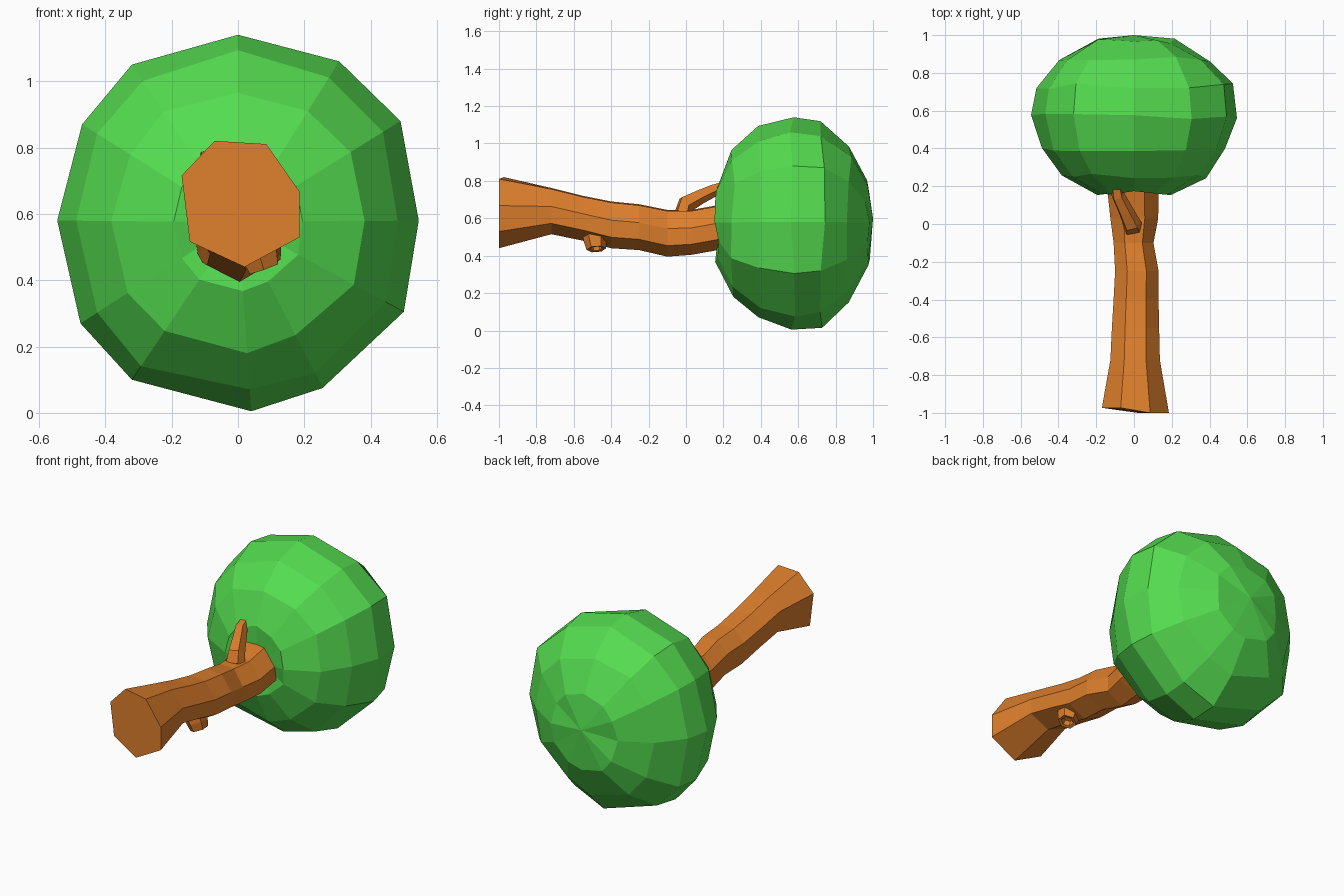
import bpy, bmesh, math, random
from mathutils import Vector

if "Cube" in bpy.data.objects:
    bpy.data.objects.remove(bpy.data.objects["Cube"])

random.seed(4)


def material(name, rgb):
    m = bpy.data.materials.new(name)
    m.diffuse_color = (*rgb, 1)
    m.use_nodes = True
    m.node_tree.nodes["Principled BSDF"].inputs["Base Color"].default_value = m.diffuse_color
    return m


BARK = material("bark", (0.72, 0.21, 0.025))
LEAF = material("leaf", (0.09, 0.72, 0.08))


def skin(name, rings, mat, start=None, end=None):
    """Loft equal-sized rings; close each end with a pole point or a flat face."""
    n = len(rings[0])
    verts = [p for r in rings for p in r]
    faces = [(k * n + i, k * n + (i + 1) % n, (k + 1) * n + (i + 1) % n, (k + 1) * n + i)
             for k in range(len(rings) - 1) for i in range(n)]
    for base, pole in ((0, start), ((len(rings) - 1) * n, end)):
        if pole is None:
            faces.append(tuple(range(base, base + n)))
        else:
            verts.append(pole)
            faces += [(base + i, base + (i + 1) % n, len(verts) - 1) for i in range(n)]
    me = bpy.data.meshes.new(name)
    me.from_pydata([tuple(v) for v in verts], [], faces)
    me.materials.append(mat)
    bm = bmesh.new()
    bm.from_mesh(me)
    bmesh.ops.recalc_face_normals(bm, faces=bm.faces)
    bm.to_mesh(me)
    bm.free()
    ob = bpy.data.objects.new(name, me)
    bpy.context.collection.objects.link(ob)
    return ob


def tube(name, path, sides, mat):
    """Tapered limb through (point, radius) pairs."""
    pts = [Vector(p) for p, r in path]
    axis = (pts[-1] - pts[0]).normalized()
    u = axis.cross(Vector((1, 0, 0))).normalized()
    v = axis.cross(u)
    rings = [[p + (u * math.cos(t) + v * math.sin(t)) * r
              for t in (2 * math.pi * i / sides for i in range(sides))]
             for p, (_, r) in zip(pts, path)]
    return skin(name, rings, mat)


# trunk: irregular seven-sided section, fitted to left/right/bottom/top extents per station
SECTION = [(-0.44, 1), (0.44, 0.95), (1, 0.2), (1, -0.53), (0.07, -1), (-0.86, -0.6), (-1, 0.45)]
STATIONS = [(-0.985, -0.17, 0.185, 0.44, 0.82), (-0.72, -0.125, 0.137, 0.515, 0.762),
            (-0.55, -0.117, 0.133, 0.48, 0.72), (-0.40, -0.108, 0.13, 0.44, 0.69),
            (-0.25, -0.10, 0.13, 0.43, 0.675), (-0.10, -0.108, 0.103, 0.395, 0.645),
            (0.03, -0.125, 0.128, 0.405, 0.645), (0.17, -0.14, 0.13, 0.43, 0.67),
            (0.26, -0.14, 0.12, 0.45, 0.68)]
trunk_rings = [[((l + r) / 2 + (r - l) / 2 * sx, y, (b + t) / 2 + (t - b) / 2 * sz)
                for sx, sz in SECTION] for y, l, r, b, t in STATIONS]
# slightly uneven cut at the base
trunk_rings[0] = [(x, y - 0.015 if x > 0 else y + 0.012, z) for x, y, z in trunk_rings[0]]
skin("trunk", trunk_rings, BARK)

# upper branch reaching into the foliage
tube("upper_branch", [((-0.005, -0.025, 0.60), 0.06), ((-0.01, -0.005, 0.675), 0.05),
                      ((-0.045, 0.07, 0.715), 0.042), ((-0.085, 0.15, 0.752), 0.036),
                      ((-0.10, 0.24, 0.78), 0.03)], 5, BARK)

# broken lower stub with a hollow end
tube("lower_stub", [((0.045, -0.485, 0.53), 0.07), ((0.065, -0.485, 0.48), 0.062),
                    ((0.078, -0.48, 0.435), 0.052), ((0.077, -0.48, 0.438), 0.034),
                    ((0.068, -0.48, 0.465), 0.028)], 6, BARK)

# foliage: lumpy ball, one (x, z) outline scaled along y, with poles on the y axis
OUTLINE = [(0.545, 0.58), (0.49, 0.88), (0.305, 1.06), (0, 1.14), (-0.32, 1.05), (-0.47, 0.87),
           (-0.545, 0.58), (-0.475, 0.27), (-0.32, 0.10), (0.04, 0.005), (0.255, 0.075),
           (0.5, 0.305)]
PROFILE = [(0.165, 0.36), (0.255, 0.69), (0.395, 0.90), (0.57, 1.0),
           (0.73, 0.965), (0.87, 0.735), (0.97, 0.40)]
leaf_rings = []
for y, s in PROFILE:
    ring = []
    for x, z in OUTLINE:
        q = s if s == 1 else s * random.uniform(0.98, 1.02)
        ring.append((q * x, y + random.uniform(-0.015, 0.015), 0.575 + q * (z - 0.575)))
    leaf_rings.append(ring)
skin("foliage", leaf_rings, LEAF, start=(0, 0.18, 0.58), end=(0, 1.0, 0.60))
